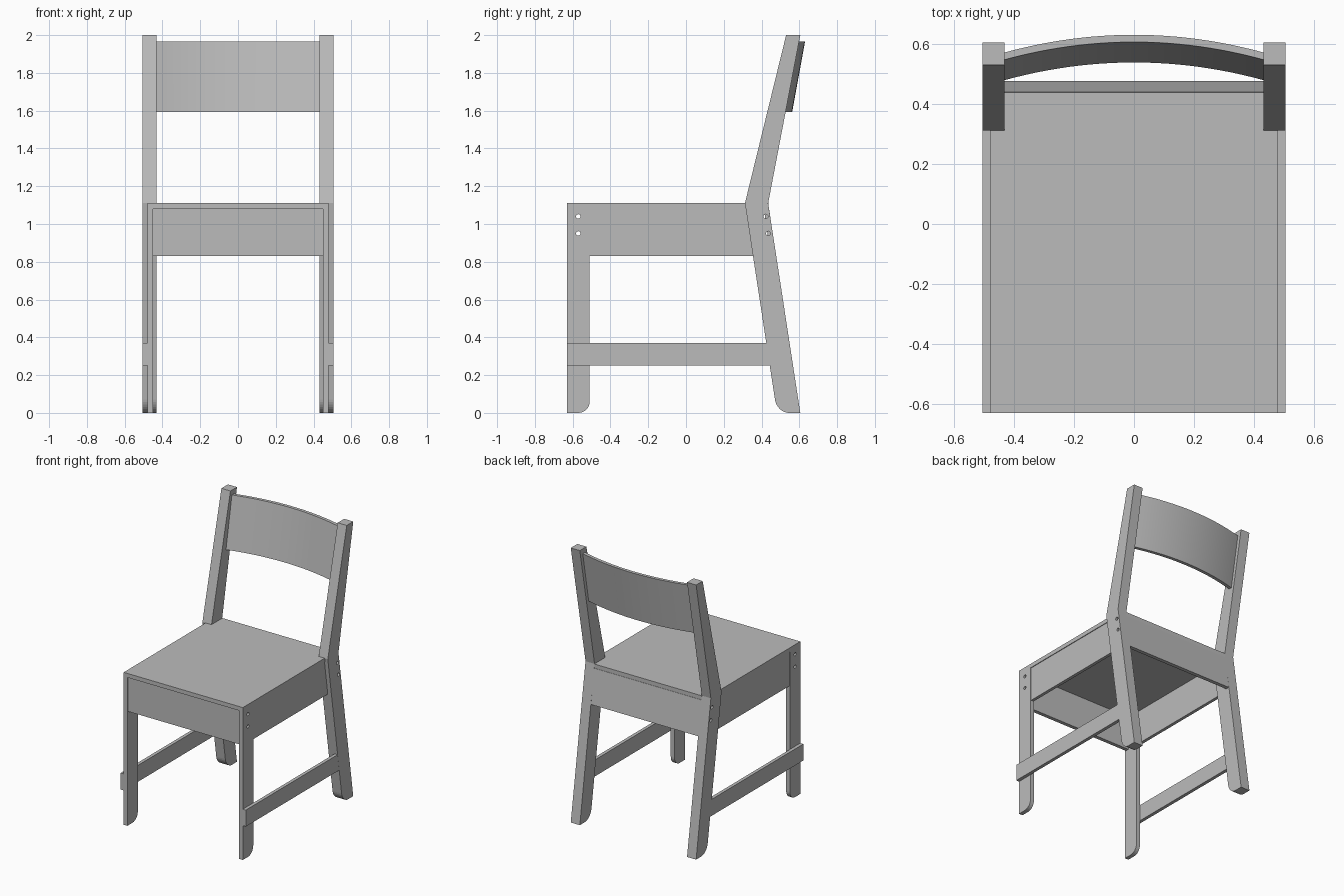
import bpy, bmesh, math
from mathutils import Vector, Matrix

cube = bpy.data.objects.get("Cube")
if cube:
    bpy.data.objects.remove(cube, do_unlink=True)

grey = bpy.data.materials.new("plain_grey")
grey.use_nodes = True
tone = (0.5, 0.5, 0.5, 1)
grey.diffuse_color = tone
grey.node_tree.nodes["Principled BSDF"].inputs["Base Color"].default_value = tone


def finish(name, bm):
    bmesh.ops.recalc_face_normals(bm, faces=bm.faces)
    mesh = bpy.data.meshes.new(name)
    bm.to_mesh(mesh)
    bm.free()
    mesh.materials.append(grey)
    obj = bpy.data.objects.new(name, mesh)
    bpy.context.collection.objects.link(obj)
    return obj


def prism(name, points, start, shift):
    """Extrude a flat outline; start maps each 2D point into space."""
    bm = bmesh.new()
    face = bm.faces.new([bm.verts.new(start(a, b)) for a, b in points])
    out = bmesh.ops.extrude_face_region(bm, geom=[face])["geom"]
    verts = [g for g in out if isinstance(g, bmesh.types.BMVert)]
    bmesh.ops.translate(bm, verts=verts, vec=shift)
    return finish(name, bm)


def side_prism(name, points, x0, x1):
    """Outline in (y, z), extruded across x."""
    return prism(name, points, lambda y, z: (x0, y, z), (x1 - x0, 0, 0))


def box(y0, y1, z0, z1):
    return [(y0, z0), (y1, z0), (y1, z1), (y0, z1)]


def rounded(p, corner, q, steps=8):
    """Quarter-round replacing a corner between p and q."""
    p, c, q = Vector(p), Vector(corner), Vector(q)
    centre = p + q - c
    angles = [math.pi / 2 * i / steps for i in range(steps + 1)]
    return [tuple(centre + (p - centre) * math.cos(t) + (q - centre) * math.sin(t))
            for t in angles]


def drill(obj, centres, x, depth):
    """Bore screw holes along x."""
    bm = bmesh.new()
    for y, z in centres:
        place = Matrix.Translation((x, y, z)) @ Matrix.Rotation(math.pi / 2, 4, 'Y')
        bmesh.ops.create_cone(bm, cap_ends=True, segments=16, radius1=0.012,
                              radius2=0.012, depth=depth, matrix=place)
    cutter = finish(obj.name + "_drill", bm)
    mod = obj.modifiers.new("screw_holes", 'BOOLEAN')
    mod.operation = 'DIFFERENCE'
    mod.solver = 'EXACT'
    mod.object = cutter
    cutter.hide_render = True
    cutter.hide_set(True)
    cutter.display_type = 'WIRE'


# Side outlines in (y, z)
front_leg = ([(-0.63, 0), (-0.63, 1.105), (-0.51, 1.105)]
             + rounded((-0.51, 0.06), (-0.51, 0), (-0.57, 0)))
back_leg = ([(0.605, 0), (0.435, 1.11), (0.605, 2), (0.53, 2), (0.312, 1.11)]
            + rounded((0.471, 0.07), (0.482, 0), (0.545, 0)))
side_apron = [(-0.51, 0.83), (0.38, 0.83), (0.34, 1.08), (-0.51, 1.08)]
side_rail = [(-0.63, 0.25), (0.5, 0.25), (0.48, 0.37), (-0.63, 0.37)]

# Legs, side aprons and low rails on both sides
for side, s in (("left", 1), ("right", -1)):
    leg = side_prism("front_leg_" + side, front_leg, s * 0.45, s * 0.48)
    drill(leg, [(-0.57, 1.04), (-0.57, 0.95)], s * 0.465, 0.1)
    leg = side_prism("back_leg_" + side, back_leg, s * 0.432, s * 0.505)
    drill(leg, [(0.422, 1.04), (0.435, 0.95)], s * 0.47, 0.1)
    side_prism("side_apron_" + side, side_apron, s * 0.452, s * 0.475)
    side_prism("side_rail_" + side, side_rail, s * 0.48, s * 0.5045)

# Front and back aprons
side_prism("front_apron", box(-0.622, -0.595, 0.83, 1.08), -0.45, 0.45)
side_prism("back_apron", [(0.477, 0.83), (0.44, 1.08), (0.412, 1.08), (0.449, 0.83)],
           -0.432, 0.432)

# Seat board, narrowed to pass between the back legs
half = [(0.48, -0.63), (0.48, 0.33), (0.432, 0.33), (0.432, 0.438)]
outline = half + [(-x, y) for x, y in reversed(half)]
prism("seat", outline, lambda x, y: (x, y, 1.08), (0, 0, 0.03))

# Curved, tilted backrest
steps = 24
xs = [0.435 * (2 * i / steps - 1) for i in range(steps + 1)]
sag = lambda x: -0.06 * (x / 0.435) ** 2
arc = ([(x, 0.538 + sag(x)) for x in xs]
       + [(x, 0.562 + sag(x)) for x in reversed(xs)])
back = prism("backrest", arc, lambda x, y: (x, y, 1.592), (0, 0.068, 0.373))
bpy.ops.object.select_all(action='DESELECT')
back.select_set(True)
bpy.context.view_layer.objects.active = back
bpy.ops.object.shade_smooth_by_angle(angle=math.radians(30))
